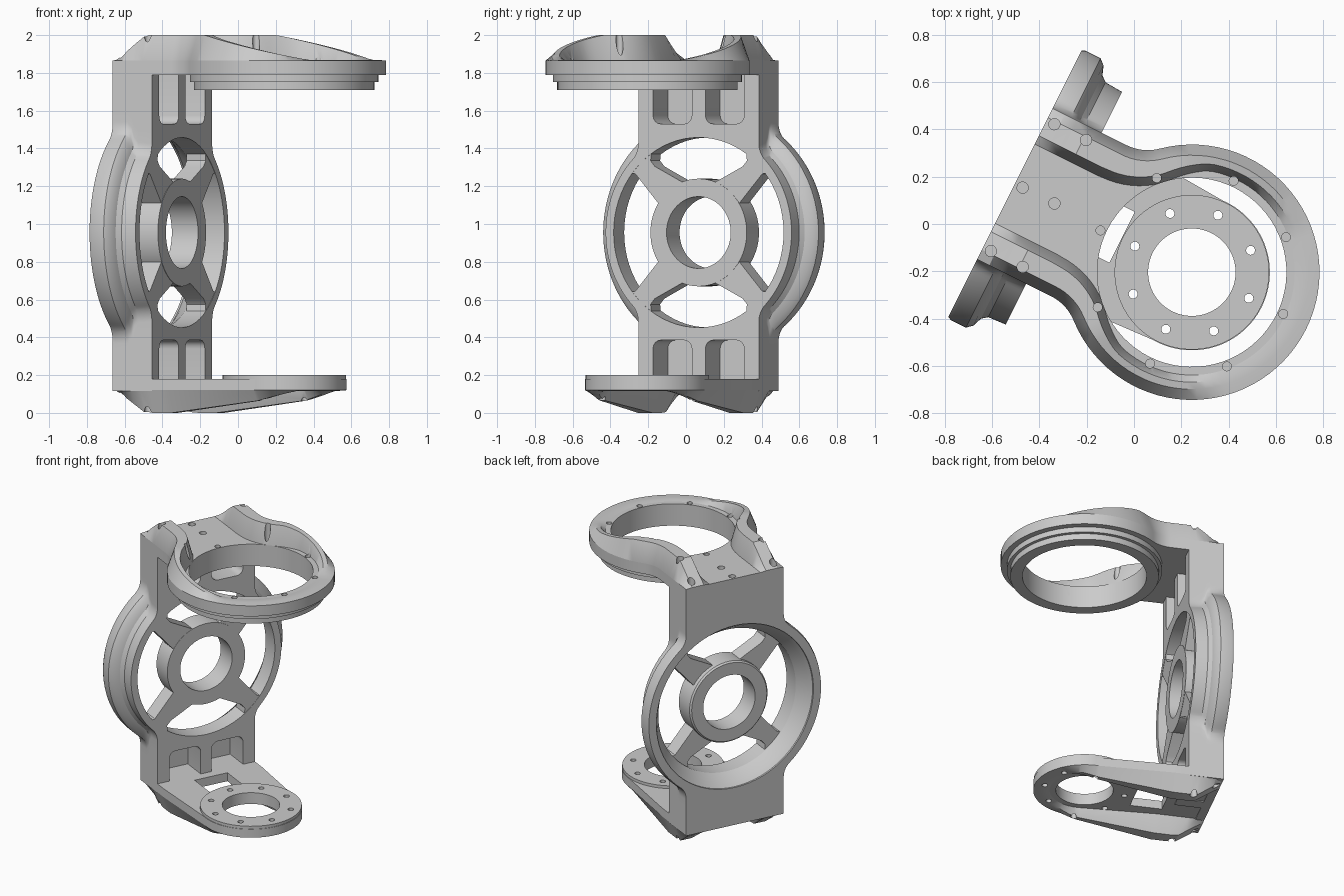
import bpy, bmesh, math
from mathutils import Matrix, Vector

if "Cube" in bpy.data.objects:
    bpy.data.objects.remove(bpy.data.objects["Cube"])

# Main dimensions: local x runs out along the arms, local y across the column
BACK, FRONT, HALF = -0.527, -0.295, 0.357
ARM_X, MID_Z = 0.31, 0.955
PLACE = Matrix.Rotation(math.radians(-26.565), 4, 'Z') @ Matrix.Translation((0, -0.073, 0))


def make(name, bm):
    bmesh.ops.recalc_face_normals(bm, faces=bm.faces)
    mesh = bpy.data.meshes.new(name)
    bm.to_mesh(mesh)
    bm.free()
    obj = bpy.data.objects.new(name, mesh)
    bpy.context.collection.objects.link(obj)
    return obj


def add_box(bm, x, y, z, round_edges=0):
    lo, hi = Vector((x[0], y[0], z[0])), Vector((x[1], y[1], z[1]))
    m = Matrix.Translation((lo + hi) / 2) @ Matrix.Diagonal((*(hi - lo), 1))
    verts = bmesh.ops.create_cube(bm, size=1, matrix=m)["verts"]
    if round_edges:
        edges = {e for v in verts for e in v.link_edges
                 if abs(e.verts[0].co.x - e.verts[1].co.x) > 0.01}
        bmesh.ops.bevel(bm, geom=list(edges), offset=round_edges, segments=4,
                        affect='EDGES', profile=0.5)


def add_cylinder(bm, centre, radius, depth, sides=16):
    bmesh.ops.create_cone(bm, cap_ends=True, segments=sides, radius1=radius, radius2=radius,
                          depth=depth, matrix=Matrix.Translation(centre))


def lathe(name, profile, centre, along_x=False, sides=72, solid=False):
    """Spin a (radius, height) profile about z or x; solid fills the ends."""
    bm = bmesh.new()
    rings = []
    for r, h in profile:
        ring = []
        for i in range(sides):
            c, s = r * math.cos(math.tau * i / sides), r * math.sin(math.tau * i / sides)
            ring.append(bm.verts.new(Vector((h, c, s) if along_x else (c, s, h)) + Vector(centre)))
        rings.append(ring)
    bridge(bm, rings, not solid)
    return make(name, bm)


def bridge(bm, rings, closed):
    n = len(rings[0])
    for i in range(len(rings) if closed else len(rings) - 1):
        a, b = rings[i], rings[(i + 1) % len(rings)]
        for k in range(n):
            bm.faces.new((a[k], a[(k + 1) % n], b[(k + 1) % n], b[k]))
    if not closed:
        bm.faces.new(rings[0])
        bm.faces.new(rings[-1])


def cut(obj, cutter):
    cutter.hide_render = True
    mod = obj.modifiers.new("cut", 'BOOLEAN')
    mod.operation, mod.solver, mod.object = 'DIFFERENCE', 'EXACT', cutter
    bpy.context.view_layer.update()
    deps = bpy.context.evaluated_depsgraph_get()
    mesh = bpy.data.meshes.new_from_object(obj.evaluated_get(deps))
    obj.modifiers.clear()
    obj.data = mesh


def flank(centre, begin, radius, fillet, last=0.0):
    """One side of a bar of half width HALF that blends into a ring."""
    if radius > HALF:
        dy = HALF + fillet
        dx = math.sqrt((radius + fillet) ** 2 - dy ** 2)
        turn, bar_end = math.atan2(dx, dy), centre - dx
        first = math.pi / 2 + turn
        bend = [(bar_end + fillet * math.sin(turn * k / 8), dy - fillet * math.cos(turn * k / 8))
                for k in range(8)]
    else:
        bar_end, first = -0.2, math.radians(93)
        bend = [(bar_end, HALF)]
    straight = [(begin + (bar_end - begin) * k / 6, HALF) for k in range(6)]
    angles = [first + (last - first) * k / 30 for k in range(31)]
    arc = [(centre + radius * math.cos(a), radius * math.sin(a)) for a in angles]
    return [Vector(p) for p in straight + bend + arc]


def arm(name, radius, hole, fillet, face, edge, peak, bolt_ring, slot):
    side = flank(ARM_X, BACK, radius, fillet)
    path = side + [Vector((p.x, -p.y)) for p in reversed(side[:-1])]
    # Flat plate
    bm = bmesh.new()
    bridge(bm, [[bm.verts.new((p.x, p.y, z)) for p in path] for z in (face, edge)], False)
    plate = make(name + "_plate", bm)

    # Stiffening rib, wide on the neck, fading out towards the far side of the ring
    def rib_height(x):
        rise = (x - BACK) / 0.17
        fall = 1.12 * (ARM_X + 0.7 * radius - x) / (0.36 + 0.7 * radius)
        return edge + (peak - edge) * max(0.03, min(1, rise, fall))

    bm = bmesh.new()
    rings = []
    sink = edge + (face - edge) * 0.2
    for i, p in enumerate(path):
        t = (path[min(i + 1, len(path) - 1)] - path[max(i - 1, 0)]).normalized()
        inward = Vector((t.y, -t.x))
        h = rib_height(p.x)
        wide = min(1, max(0, (0.15 - p.x) / 0.35))
        crest, foot = 0.075 + 0.055 * wide, 0.105 + 0.065 * wide
        section = [(0.003, sink), (0, edge), (0.045, h), (crest, h), (foot, edge), (foot, sink)]
        rings.append([bm.verts.new((*(p + inward * d), z)) for d, z in section])
    bridge(bm, rings, False)
    rib = make(name + "_rib", bm)

    # Bore, bolt holes and optional slot
    bm = bmesh.new()
    mid = (face + peak) / 2
    add_cylinder(bm, (ARM_X, 0, mid), hole, 0.6, 72)
    for k in range(8):
        a = math.tau * k / 8 + 0.035
        add_cylinder(bm, (ARM_X + bolt_ring * math.cos(a), bolt_ring * math.sin(a), mid), 0.019, 0.6)
    for x in (-0.49, -0.34):
        for y in (-0.3, 0, 0.3):
            add_cylinder(bm, (x, y, mid), 0.024, 0.6)
    if slot:
        add_box(bm, (-0.23, -0.02), (-0.12, 0.12), (mid - 0.3, mid + 0.3))
    return [plate, rib], make(name + "_cutter", bm)


# Upper arm with stepped collar beneath the ring
upper, upper_cutter = arm("upper_arm", 0.54, 0.40, 0.2, 1.79, 1.865, 2.0, 0.425, False)
for o in upper:
    cut(o, upper_cutter)
collar = lathe("upper_collar", [(0.40, 1.795), (0.50, 1.795), (0.50, 1.752), (0.478, 1.752),
                                (0.478, 1.71), (0.40, 1.71)], (ARM_X, 0, 0))

# Lower arm with raised bolt flange
lower, lower_cutter = arm("lower_arm", 0.33, 0.185, 0, 0.18, 0.12, 0.0, 0.265, True)
flange = lathe("lower_flange", [(0.18, 0.175), (0.327, 0.175), (0.327, 0.2), (0.18, 0.2)],
               (ARM_X, 0, 0))
for o in lower + [flange]:
    cut(o, lower_cutter)

# Column swelling into a large stepped ring
bm = bmesh.new()
sections = []
for x, radius in ((BACK, 0.63), (-0.51, 0.637), (-0.44, 0.637), (-0.415, 0.615),
                  (-0.4, 0.575), (-0.375, 0.555), (FRONT, 0.55)):
    quarter = flank(0, -0.84, radius, 0.12, math.pi / 2)
    half = quarter + [Vector((-p.x, p.y)) for p in reversed(quarter[:-1])]
    loop = half + [Vector((p.x, -p.y)) for p in reversed(half)]
    sections.append([bm.verts.new((x, p.y, MID_Z - p.x)) for p in loop])
bridge(bm, sections, False)
column = make("column", bm)

# Flared opening through the ring, and paired pockets at each end
bore_cutter = lathe("bore_cutter", [(0.575, -0.6), (0.575, -0.515), (0.55, -0.49), (0.503, -0.42),
                                    (0.503, -0.2)], (0, 0, MID_Z), True, solid=True)
bm = bmesh.new()
for z in ((0.05, 0.385), (1.53, 1.95)):
    for y in ((-0.27, -0.04), (0.04, 0.27)):
        add_box(bm, (-0.47, -0.1), y, z, 0.045)
pocket_cutter = make("pocket_cutter", bm)
cut(column, bore_cutter)
cut(column, pocket_cutter)

# Hub and its four tapered diagonal spokes
hub = lathe("hub", [(0.19, -0.45), (0.275, -0.45), (0.285, -0.44), (0.285, FRONT),
                    (0.19, FRONT)], (0, 0, MID_Z), True)
bm = bmesh.new()
spoke = [(0.08, 0.25), (0.1, 0.268), (0.26, 0.35), (0.285, 0.38), (0.28, 0.43),
         (0.42, 0.32), (0.375, 0.31), (0.24, 0.155), (0.2, 0.15)]
for sy in (1, -1):
    for sz in (1, -1):
        bridge(bm, [[bm.verts.new((x, sy * y, MID_Z + sz * z)) for y, z in spoke]
                    for x in (-0.41, FRONT - 0.002)], False)
spokes = make("spokes", bm)

# Drop the cutters, place the parts and shade them
for c in (upper_cutter, lower_cutter, bore_cutter, pocket_cutter):
    bpy.data.objects.remove(c)
bpy.ops.object.select_all(action='DESELECT')
for o in upper + lower + [collar, flange, column, hub, spokes]:
    o.data.transform(PLACE)
    o.select_set(True)
bpy.context.view_layer.objects.active = column
bpy.ops.object.shade_smooth_by_angle(angle=math.radians(30))
